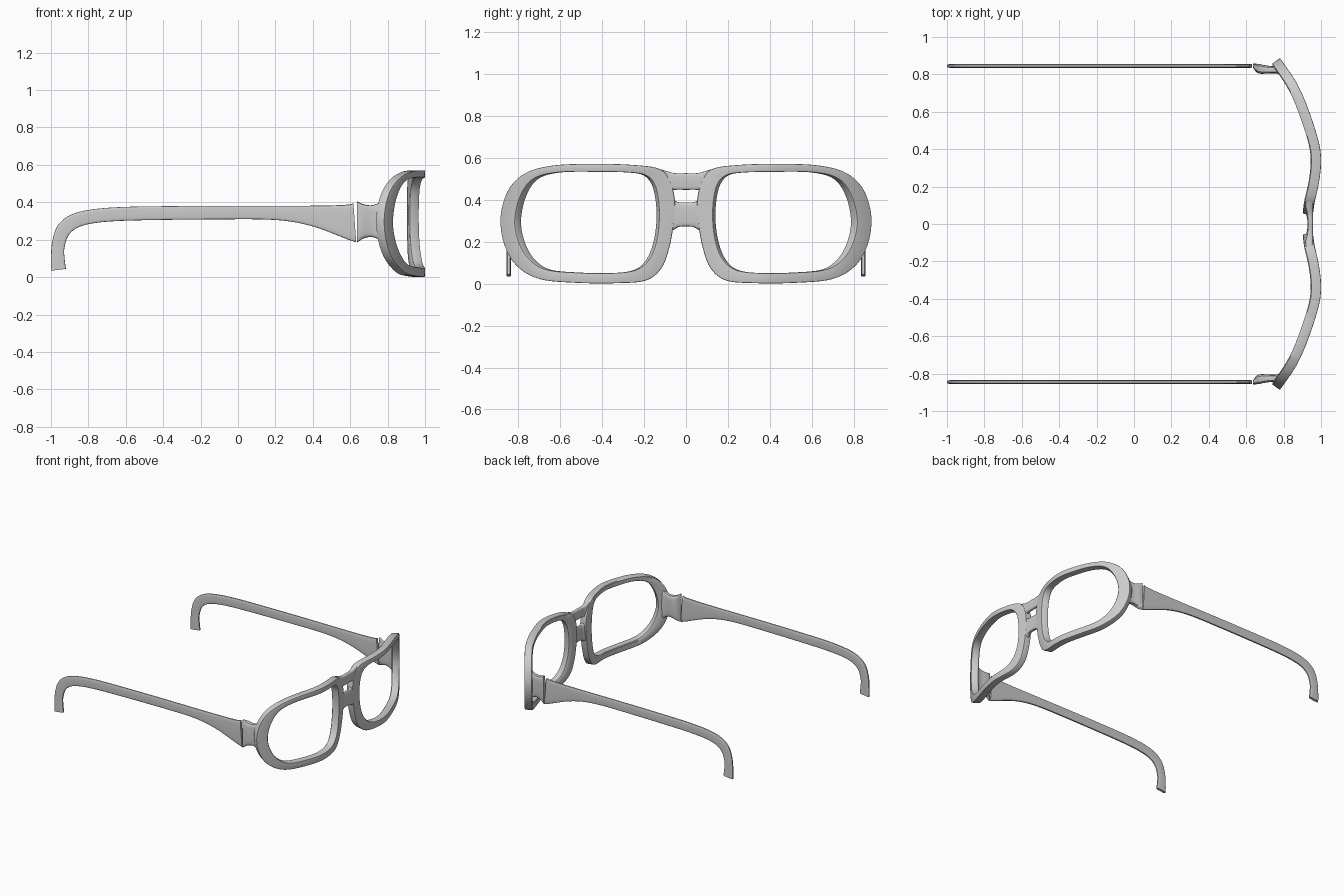
import bpy, bmesh, math
from mathutils import Vector

if "Cube" in bpy.data.objects:
    bpy.data.objects.remove(bpy.data.objects["Cube"])


def catmull(pts, n, closed=False):
    """Smooth curve through control points of any dimension, n steps per span."""
    pts = [Vector(p) for p in pts]
    m = len(pts)
    get = (lambda i: pts[i % m]) if closed else (lambda i: pts[max(0, min(m - 1, i))])
    out = []
    for i in range(m if closed else m - 1):
        a, b, c, d = get(i - 1), get(i), get(i + 1), get(i + 2)
        for k in range(n):
            t = k / n
            out.append(0.5 * (2 * b + (c - a) * t + (2 * a - 5 * b + 4 * c - d) * t * t
                              + (3 * b - a - 3 * c + d) * t ** 3))
    if not closed:
        out.append(pts[-1])
    return out


def ring(center, u, v, n=20, e=0.45):
    """Rounded-rectangle section spanned by half axes u and v."""
    f = lambda s: math.copysign(abs(s) ** e, s)
    return [center + u * f(math.cos(2 * math.pi * i / n)) + v * f(math.sin(2 * math.pi * i / n))
            for i in range(n)]


def loft(name, rings, closed=False, mirror=True, angle=40):
    bm = bmesh.new()
    vs = [[bm.verts.new(p) for p in r] for r in rings]
    n, m = len(vs[0]), len(vs)
    for i in range(m if closed else m - 1):
        a, b = vs[i], vs[(i + 1) % m]
        for j in range(n):
            bm.faces.new((a[j], a[(j + 1) % n], b[(j + 1) % n], b[j]))
    if not closed:
        bm.faces.new(vs[0])
        bm.faces.new(vs[-1])
    bmesh.ops.recalc_face_normals(bm, faces=bm.faces)
    me = bpy.data.meshes.new(name)
    bm.to_mesh(me)
    bm.free()
    ob = bpy.data.objects.new(name, me)
    bpy.context.collection.objects.link(ob)
    if mirror:
        mod = ob.modifiers.new("mirror", 'MIRROR')
        mod.use_axis = (False, True, False)
        mod.use_clip = False
        mod.use_mirror_merge = False
    bpy.ops.object.select_all(action='DESELECT')
    ob.select_set(True)
    bpy.context.view_layer.objects.active = ob
    bpy.ops.object.shade_smooth_by_angle(angle=math.radians(angle))
    return ob


# Wrap-around front curve: x of the front surface for a given y
WRAP = [(0, .955), (.1, .962), (.2, .985), (.32, 1.0), (.42, .992), (.6, .937), (.75, .872), (.9, .772)]


def front_x(y):
    n = len(WRAP)
    slope = lambda i: ((WRAP[min(i + 1, n - 1)][1] - WRAP[max(i - 1, 0)][1])
                       / (WRAP[min(i + 1, n - 1)][0] - WRAP[max(i - 1, 0)][0]))
    i = max(k for k in range(n - 1) if WRAP[k][0] <= y)
    (y0, x0), (y1, x1) = WRAP[i], WRAP[i + 1]
    h = y1 - y0
    t = (y - y0) / h
    return ((2 * t ** 3 - 3 * t * t + 1) * x0 + (t ** 3 - 2 * t * t + t) * h * slope(i)
            + (3 * t * t - 2 * t ** 3) * x1 + (t ** 3 - t * t) * h * slope(i + 1))


def wrap_point(y, z, depth):
    s = (front_x(y + .003) - front_x(y - .003)) / .006
    k = depth / math.hypot(1, s)
    return Vector((front_x(y) - k, y + s * k, z))


# Lens rims: matching outer and inner outlines in (y, z)
outer = [(.057, .30), (.053, .40), (.078, .495), (.13, .548), (.26, .566), (.45, .571), (.64, .562),
         (.77, .525), (.85, .445), (.886, .32), (.87, .19), (.81, .085), (.70, .022), (.53, .004),
         (.33, .002), (.19, .015), (.115, .075), (.077, .18)]
inner = [(.129, .30), (.133, .40), (.152, .475), (.195, .517), (.28, .530), (.45, .533), (.62, .529),
         (.73, .497), (.79, .415), (.815, .30), (.797, .20), (.75, .12), (.67, .068), (.53, .053),
         (.36, .050), (.24, .065), (.175, .118), (.142, .20)]
section = [(0, .92), (0, .08), (.03, .02), (.12, 0), (.88, 0), (.97, .02), (1, .08), (1, .92), (.9, 1), (.1, 1)]
rims = []
for o, i in zip(catmull(outer, 6, True), catmull(inner, 6, True)):
    rims.append([wrap_point(*o.lerp(i, t), d * .055) for t, d in section])
loft("lens_rim", rims, closed=True)


# Bridge bars: stations (y, x back, x front, z low, z high), mirrored about the centre
def bridge(name, half):
    full = [(-s[0], *s[1:]) for s in reversed(half[1:])] + half
    rings = []
    for y, xa, xb, za, zb in catmull(full, 5):
        rings.append(ring(Vector(((xa + xb) / 2, y, (za + zb) / 2)),
                          Vector(((xb - xa) / 2, 0, 0)), Vector((0, 0, (zb - za) / 2))))
    loft(name, rings, mirror=False)


bridge("upper_bridge", [(0, .929, .957, .447, .526), (.05, .927, .957, .447, .526),
                        (.085, .918, .958, .440, .534), (.12, .916, .960, .43, .545)])
bridge("lower_bridge", [(0, .927, .957, .272, .387), (.035, .925, .957, .270, .388),
                        (.06, .916, .957, .255, .398), (.085, .914, .958, .24, .41)])

# Hinge blocks: stations (x, y in, y out, z low, z high)
hinge = [(.637, .836, .857, .186, .405), (.652, .815, .857, .195, .398), (.672, .804, .855, .207, .389),
         (.71, .804, .847, .215, .384), (.745, .806, .845, .205, .393), (.768, .803, .848, .188, .408),
         (.79, .800, .852, .165, .43)]
rings = []
for x, ya, yb, za, zb in catmull(hinge, 4):
    rings.append(ring(Vector((x, (ya + yb) / 2, (za + zb) / 2)),
                      Vector((0, (yb - ya) / 2, 0)), Vector((0, 0, (zb - za) / 2))))
loft("hinge_block", rings)

# Temples: paired upper and lower edge points (x, z, x, z) from hinge to ear hook
temple = [(.617, .395, .632, .186), (.59, .388, .59, .200), (.52, .384, .52, .228), (.42, .382, .42, .265),
          (.30, .381, .30, .294), (.15, .381, .15, .308), (-.1, .381, -.1, .309), (-.4, .379, -.4, .306),
          (-.64, .374, -.62, .301), (-.80, .359, -.76, .290), (-.90, .330, -.85, .268),
          (-.965, .275, -.905, .225), (-.993, .19, -.928, .155), (-1.0, .11, -.927, .10),
          (-1.0, .034, -.92, .044)]
rings = []
for xa, za, xb, zb in catmull(temple, 5):
    a, b = Vector((xa, .845, za)), Vector((xb, .845, zb))
    rings.append(ring((a + b) / 2, Vector((0, .010, 0)), (a - b) / 2, e=.5))
loft("temple_arm", rings)
